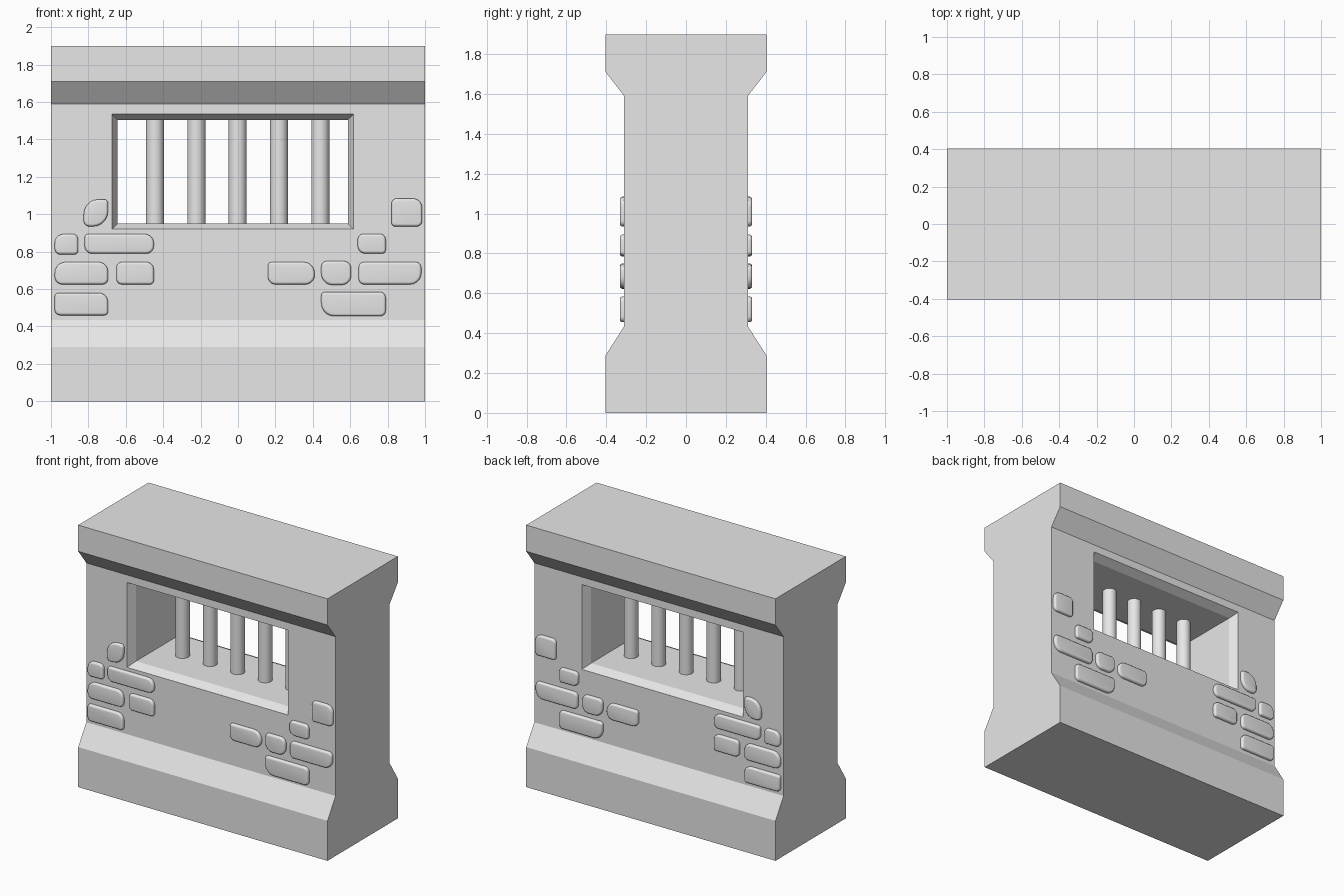
import bpy
import bmesh
from math import cos, sin, pi, radians

cube = bpy.data.objects.get("Cube")
if cube:
    bpy.data.objects.remove(cube, do_unlink=True)

stone_grey = bpy.data.materials.new("stone_grey")
stone_grey.use_nodes = True
COLOUR = (0.8, 0.8, 0.8, 1)
stone_grey.diffuse_color = COLOUR
stone_grey.node_tree.nodes["Principled BSDF"].inputs["Base Color"].default_value = COLOUR


def loft(bm, rings):
    """Join successive rings of points with quads and return the vertex rings."""
    loops = [[bm.verts.new(p) for p in ring] for ring in rings]
    for a, b in zip(loops, loops[1:]):
        n = len(a)
        for i in range(n):
            j = (i + 1) % n
            bm.faces.new((a[i], a[j], b[j], b[i]))
    return loops


def finish(name, bm, smooth=False):
    bmesh.ops.remove_doubles(bm, verts=bm.verts, dist=0.0005)
    bmesh.ops.recalc_face_normals(bm, faces=bm.faces)
    mesh = bpy.data.meshes.new(name)
    bm.to_mesh(mesh)
    bm.free()
    mesh.materials.append(stone_grey)
    obj = bpy.data.objects.new(name, mesh)
    bpy.context.collection.objects.link(obj)
    if smooth:
        bpy.ops.object.select_all(action="DESELECT")
        obj.select_set(True)
        bpy.context.view_layer.objects.active = obj
        bpy.ops.object.shade_smooth_by_angle(angle=radians(40))
    return obj


# Wall: flared base, slab with a chamfered window opening, flared coping
WIDE, THIN, REVEAL = 0.403, 0.31, 0.25
Z_LOW, Z_HIGH = 0.435, 1.59


def flat_ring(y, z):
    return [(-1, -y, z), (1, -y, z), (1, y, z), (-1, y, z)]


def upright_ring(y, x0, x1, z0, z1):
    return [(x0, y, z0), (x1, y, z0), (x1, y, z1), (x0, y, z1)]


SLAB = (-1, 1, Z_LOW, Z_HIGH)
MOUTH = (-0.674, 0.618, 0.92, 1.535)
HOLE = (-0.643, 0.587, 0.95, 1.503)

bm = bmesh.new()
base = loft(bm, [flat_ring(WIDE, 0), flat_ring(WIDE, 0.29), flat_ring(THIN, Z_LOW)])
bm.faces.new(base[0])
coping = loft(bm, [flat_ring(THIN, Z_HIGH), flat_ring(WIDE, 1.71), flat_ring(WIDE, 1.9)])
bm.faces.new(coping[-1])
slab = loft(bm, [upright_ring(y, *rect) for y, rect in (
    (-THIN, SLAB), (-THIN, MOUTH), (-REVEAL, HOLE),
    (REVEAL, HOLE), (THIN, MOUTH), (THIN, SLAB))])
for i, j in ((1, 2), (3, 0)):
    bm.faces.new((slab[0][i], slab[0][j], slab[-1][j], slab[-1][i]))
finish("wall", bm)

# Window bars
for k in range(5):
    x = -0.444 + 0.221 * k
    bm = bmesh.new()
    loft(bm, [[(x + 0.048 * cos(2 * pi * i / 24), 0.048 * sin(2 * pi * i / 24), z)
               for i in range(24)] for z in (HOLE[2], HOLE[3])])
    finish(f"window_bar_{k + 1}", bm, smooth=True)


# Raised stones: x range, z range, then the corner radii in hundredths
# (top left, top right, bottom right, bottom left)
STONES = [
    (-0.825, -0.695, 0.935, 1.08, "8283"),
    (0.82, 0.985, 0.935, 1.085, "3532"),
    (-0.98, -0.855, 0.785, 0.895, "5323"),
    (-0.82, -0.45, 0.79, 0.895, "2544"),
    (0.64, 0.79, 0.79, 0.895, "3324"),
    (-0.98, -0.695, 0.625, 0.745, "6534"),
    (-0.65, -0.45, 0.625, 0.745, "3423"),
    (0.16, 0.41, 0.625, 0.745, "2654"),
    (0.445, 0.605, 0.622, 0.75, "3456"),
    (0.645, 0.98, 0.625, 0.745, "3363"),
    (-0.98, -0.695, 0.46, 0.58, "2523"),
    (0.445, 0.79, 0.455, 0.585, "2337"),
]


def stone_outline(x0, x1, z0, z1, radii, inset, y):
    x0, x1, z0, z1 = x0 + inset, x1 - inset, z0 + inset, z1 - inset
    corners = ((x0, z1, 1, -1, pi), (x1, z1, -1, -1, pi / 2),
               (x1, z0, -1, 1, 0), (x0, z0, 1, 1, -pi / 2))
    ring = []
    for (cx, cz, sx, sz, start), digit in zip(corners, radii):
        r = max(int(digit) / 100 - inset, 0.005)
        for i in range(6):
            a = start - pi / 2 * i / 5
            ring.append((cx + sx * r + r * cos(a), y, cz + sz * r + r * sin(a)))
    return ring


LAYERS = ((0, THIN), (0, 0.32), (0.003, 0.327), (0.008, 0.331), (0.013, 0.332))
for k, stone in enumerate(STONES):
    bm = bmesh.new()
    layers = loft(bm, [stone_outline(*stone, inset, -y) for inset, y in LAYERS])
    bm.faces.new(layers[-1])
    # Make sure the outer face looks away from the wall
    obj = finish(f"raised_stone_{k + 1}", bm, smooth=True)
    if obj.data.polygons[-1].normal.y > 0:
        obj.data.flip_normals()
    # Repeat on the back
    mirror = obj.modifiers.new("back_copy", "MIRROR")
    mirror.use_axis = (False, True, False)
    mirror.use_mirror_merge = False
